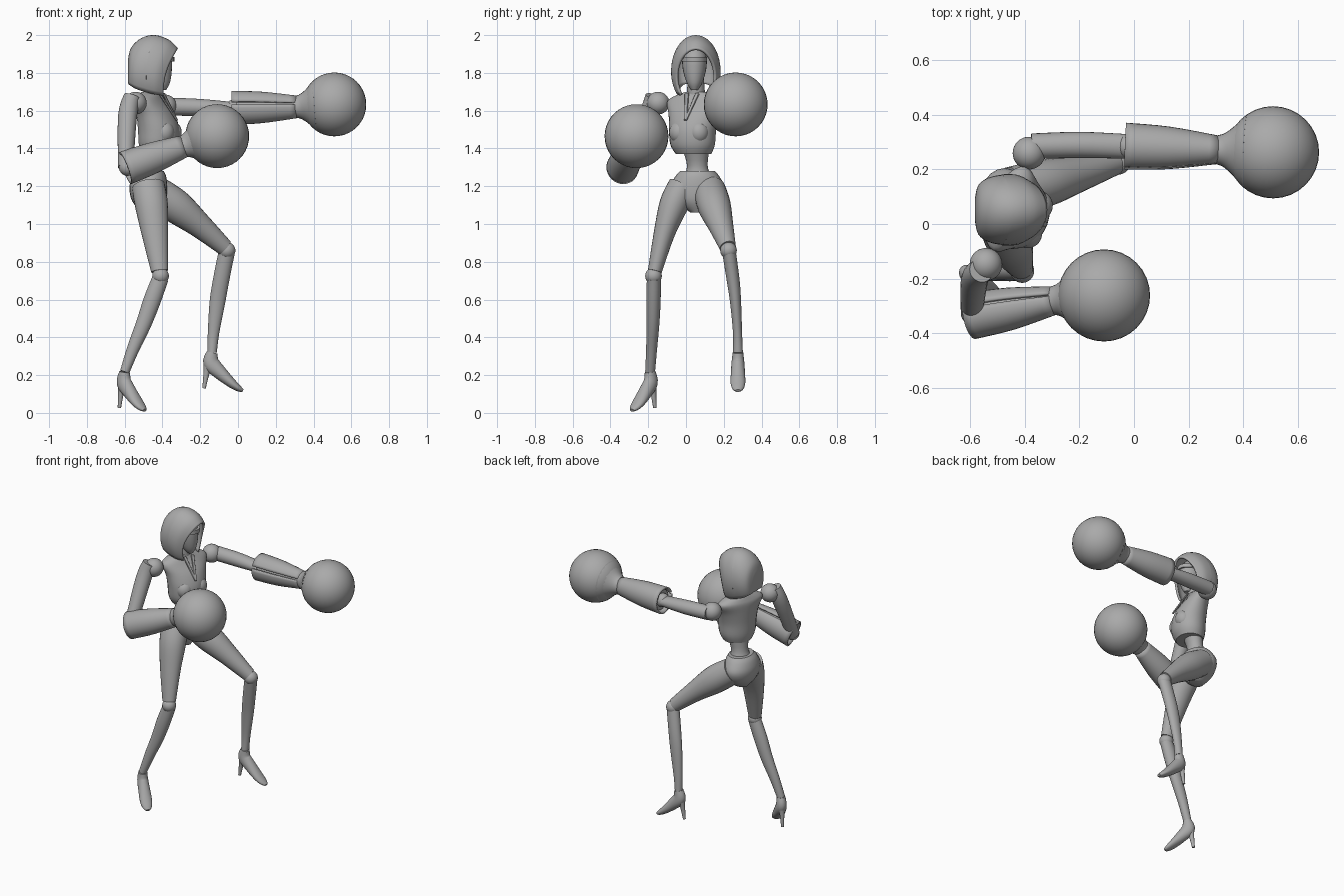
import bpy, bmesh
from math import sin, cos, pi, radians
from mathutils import Vector

if "Cube" in bpy.data.objects:
    bpy.data.objects.remove(bpy.data.objects["Cube"])

grey = bpy.data.materials.new("plain_grey")
grey.use_nodes = True
colour = (0.4, 0.4, 0.4, 1)
grey.diffuse_color = colour
grey.node_tree.nodes["Principled BSDF"].inputs["Base Color"].default_value = colour
parts = []


def finish(name, bm):
    bmesh.ops.recalc_face_normals(bm, faces=bm.faces)
    mesh = bpy.data.meshes.new(name)
    bm.to_mesh(mesh)
    bm.free()
    mesh.materials.append(grey)
    obj = bpy.data.objects.new(name, mesh)
    bpy.context.collection.objects.link(obj)
    parts.append(obj)
    return obj


def resample(rows, steps):
    """Catmull-Rom interpolation of section rows."""
    out = []
    for i in range(len(rows) - 1):
        a, b, c, d = (rows[min(max(k, 0), len(rows) - 1)] for k in (i - 1, i, i + 1, i + 2))
        for k in range(steps):
            t = k / steps
            out.append([0.5 * (2 * q + (r - p) * t + (2 * p - 5 * q + 4 * r - s) * t * t
                               + (3 * q - p - 3 * r + s) * t ** 3)
                        for p, q, r, s in zip(a, b, c, d)])
    return out + [list(rows[-1])]


def loft(name, rows, side, up=None, steps=4, n=24, slot=None):
    """Elliptical rings (x, y, z, radius along side, other radius) along a path.
    A fixed ring normal can be given; a slot leaves out one strip of an open shell."""
    rows = resample(rows, steps)
    pts = [Vector(r[:3]) for r in rows]
    bm = bmesh.new()
    rings = []
    for i, (p, r) in enumerate(zip(pts, rows)):
        t = up or (pts[min(i + 1, len(pts) - 1)] - pts[max(i - 1, 0)]).normalized()
        s = (side - t * side.dot(t)).normalized()
        o = t.cross(s)
        rings.append([bm.verts.new(p + s * r[3] * cos(2 * pi * k / n) + o * r[4] * sin(2 * pi * k / n))
                      for k in range(n)])
    for a, b in zip(rings, rings[1:]):
        for k in range(n):
            if k != slot:
                j = (k + 1) % n
                bm.faces.new((a[k], a[j], b[j], b[k]))
    if slot is None:
        bm.faces.new(rings[0])
        bm.faces.new(rings[-1])
    obj = finish(name, bm)
    if slot is not None:
        mod = obj.modifiers.new("thickness", "SOLIDIFY")
        mod.thickness = 0.012
        mod.offset = -1
    return obj


def ball(name, centre, size):
    bm = bmesh.new()
    bmesh.ops.create_uvsphere(bm, u_segments=32, v_segments=20, radius=1)
    bmesh.ops.scale(bm, vec=Vector(size) if isinstance(size, tuple) else Vector((size,) * 3), verts=bm.verts)
    bmesh.ops.translate(bm, vec=Vector(centre), verts=bm.verts)
    return finish(name, bm)


X, Y, Z = Vector((1, 0, 0)), Vector((0, 1, 0)), Vector((0, 0, 1))
shoulder_axis = Vector((0.357, 0.934, 0))
facing = Vector((0.934, -0.357, 0))

# Torso: cropped jacket over a slim waist, pelvis, neck
loft("jacket", [(-.425, .04, 1.37, .095, .085), (-.42, .035, 1.42, .12, .103),
                (-.42, .035, 1.5, .128, .107), (-.435, .045, 1.58, .142, .095),
                (-.455, .055, 1.64, .165, .075), (-.46, .057, 1.67, .14, .062),
                (-.46, .057, 1.70, .06, .05)], shoulder_axis, Z)
for label, sign in (("far", 1), ("near", -1)):
    ball(label + "_bust", Vector((-.42, .035, 1.485)) + facing * .052 + shoulder_axis * .055 * sign,
         (.054, .054, .06))
    # Lapel seam from the neck to the bust
    p = Vector((-.45, .05, 1.69)) + facing * .05 + shoulder_axis * .03 * sign
    q = Vector((-.42, .035, 1.55)) + facing * .103
    loft(label + "_lapel", [(*p, .012, .006), (*q, .008, .006)], shoulder_axis, steps=1, n=8)
loft("waist", [(-.465, .06, 1.24, .08, .07), (-.455, .06, 1.31, .055, .052),
               (-.435, .05, 1.42, .08, .065)], shoulder_axis, Z)
loft("pelvis", [(-.465, .06, 1.28, .092, .072), (-.47, .06, 1.25, .118, .09),
                (-.475, .06, 1.19, .145, .1), (-.47, .06, 1.12, .115, .09),
                (-.46, .06, 1.06, .035, .05)], Y, Z)
loft("neck", [(-.46, .055, 1.64, .05, .05), (-.44, .05, 1.8, .042, .045)], Y, Z, 1)

# Head with a pointed chin, brow band and a mask
loft("head", [(-.40, .045, 1.71, .018, .02), (-.41, .045, 1.75, .042, .05),
              (-.425, .045, 1.82, .062, .075), (-.43, .045, 1.89, .062, .075),
              (-.44, .045, 1.95, .025, .03)], Y, Z)
loft("brow_band", [(-.415, .045, 1.86, .066, .078), (-.415, .045, 1.885, .066, .078)], Y, Z, 1)

# Hood: fanned arches from the back of the head to the face opening
bm = bmesh.new()
arches = []
stations = [(-.583, 1.87, -.583, 1.745, .045), (-.565, 1.935, -.573, 1.735, .092),
            (-.51, 1.985, -.54, 1.715, .12), (-.44, 2.0, -.48, 1.695, .13),
            (-.365, 1.975, -.435, 1.685, .128), (-.318, 1.93, -.395, 1.68, .105)]
for x0, z0, x1, z1, w in resample(stations, 4):
    row = []
    for k in range(-16, 17):
        a = radians(130) * abs(k) / 16
        h = (1 - cos(a)) / (1 - cos(radians(130)))
        bow = -.022 * sin(pi * h) if x0 > -.45 else 0
        y = .052 + w * sin(a) * (1 if k > 0 else -1)
        row.append(bm.verts.new((x0 + (x1 - x0) * h + bow, y, z0 + (z1 - z0) * h)))
    arches.append(row)
for a, b in zip(arches, arches[1:]):
    for k in range(32):
        bm.faces.new((a[k], a[k + 1], b[k + 1], b[k]))
bm.faces.new(arches[0])
hood = finish("hood", bm)
mod = hood.modifiers.new("thickness", "SOLIDIFY")
mod.thickness = 0.014
mod.offset = -1


# Arms: shoulder ball, upper arm, elbow, slotted cuff, wrist and round glove
def arm(name, shoulder, upper, elbow, wrist, glove, slot):
    ball(name + "_shoulder", shoulder, .06)
    loft(name + "_upper_arm", upper, Z if name == "extended" else X)
    ball(name + "_elbow", elbow, .045)
    e, w, g = Vector(elbow), Vector(wrist), Vector(glove)
    d = (w - e).normalized()
    m = e.lerp(w, .45)
    loft(name + "_cuff", [(*(e - d * .012), .09, .086), (*m, .083, .078), (*w, .06, .052)],
         Z, n=32, slot=slot)
    loft(name + "_forearm", [(*(e + d * .012), .07, .07), (*m, .068, .066), (*w, .045, .045)], Z)
    d = (g - w).normalized()
    loft(name + "_glove_neck", [(*(w - d * .01), .056, .052), (*(w + d * .02), .065, .062),
                                (*(w + d * .055), .09, .09), (*(w + d * .1), .137, .137)], Z)
    ball(name + "_glove", glove, .169)


arm("extended", (-.385, .26, 1.625),
    [(-.375, .285, 1.622, .047, .047), (-.2, .29, 1.617, .045, .048), (-.03, .285, 1.612, .034, .045)],
    (-.02, .285, 1.615), (.31, .272, 1.62), (.51, .263, 1.633), 6)
arm("bent", (-.543, -.148, 1.64),
    [(-.56, -.17, 1.675, .045, .045), (-.585, -.205, 1.57, .05, .048), (-.595, -.33, 1.3, .04, .042)],
    (-.585, -.335, 1.3), (-.29, -.28, 1.41), (-.11, -.262, 1.465), 29)


# Legs: thigh, knee, shin, and a heeled shoe turned by yaw
def leg(name, thigh, knee, shin, yaw, reach):
    loft(name + "_thigh", thigh, Y)
    ball(name + "_knee", knee, .044)
    loft(name + "_shin", shin, Y)
    ankle = Vector(shin[-1][:3])
    fwd, across = Vector((cos(yaw), sin(yaw), 0)), Vector((-sin(yaw), cos(yaw), 0))

    def place(f, z, a, b):
        return (*(ankle + fwd * f * reach + Z * z), a, b)
    loft(name + "_shoe", [place(0, 0, .028, .029), place(-.005, -.055, .034, .043),
                          place(.04, -.105, .037, .037), place(.1, -.16, .039, .026),
                          place(.14, -.19, .03, .017), place(.163, -.203, .013, .008)], across)
    loft(name + "_heel", [place(-.02, -.05, .026, .026), place(-.03, -.11, .015, .016),
                          place(-.043, -.19, .009, .009)], across)


leg("forward",
    [(-.45, .125, 1.18, .085, .085), (-.33, .15, 1.095, .088, .09),
     (-.2, .185, .99, .066, .066), (-.07, .222, .875, .043, .045)],
    (-.058, .225, .86),
    [(-.06, .228, .85, .036, .043), (-.09, .25, .7, .034, .043), (-.11, .263, .58, .029, .041),
     (-.13, .273, .42, .024, .03), (-.137, .275, .32, .026, .025)], 0, 1)
leg("rear",
    [(-.475, -.015, 1.2, .08, .088), (-.458, -.065, 1.1, .077, .087),
     (-.44, -.115, .95, .056, .07), (-.415, -.165, .75, .037, .045)],
    (-.41, -.172, .725),
    [(-.41, -.17, .715, .037, .043), (-.453, -.172, .6, .038, .046), (-.5, -.175, .47, .034, .041),
     (-.555, -.182, .34, .029, .033), (-.6, -.19, .217, .026, .025)], radians(-42), .88)

# Smooth shading with sharp edges kept
bpy.ops.object.select_all(action="DESELECT")
for obj in parts:
    obj.select_set(True)
bpy.context.view_layer.objects.active = parts[0]
bpy.ops.object.shade_smooth_by_angle(angle=radians(40))
